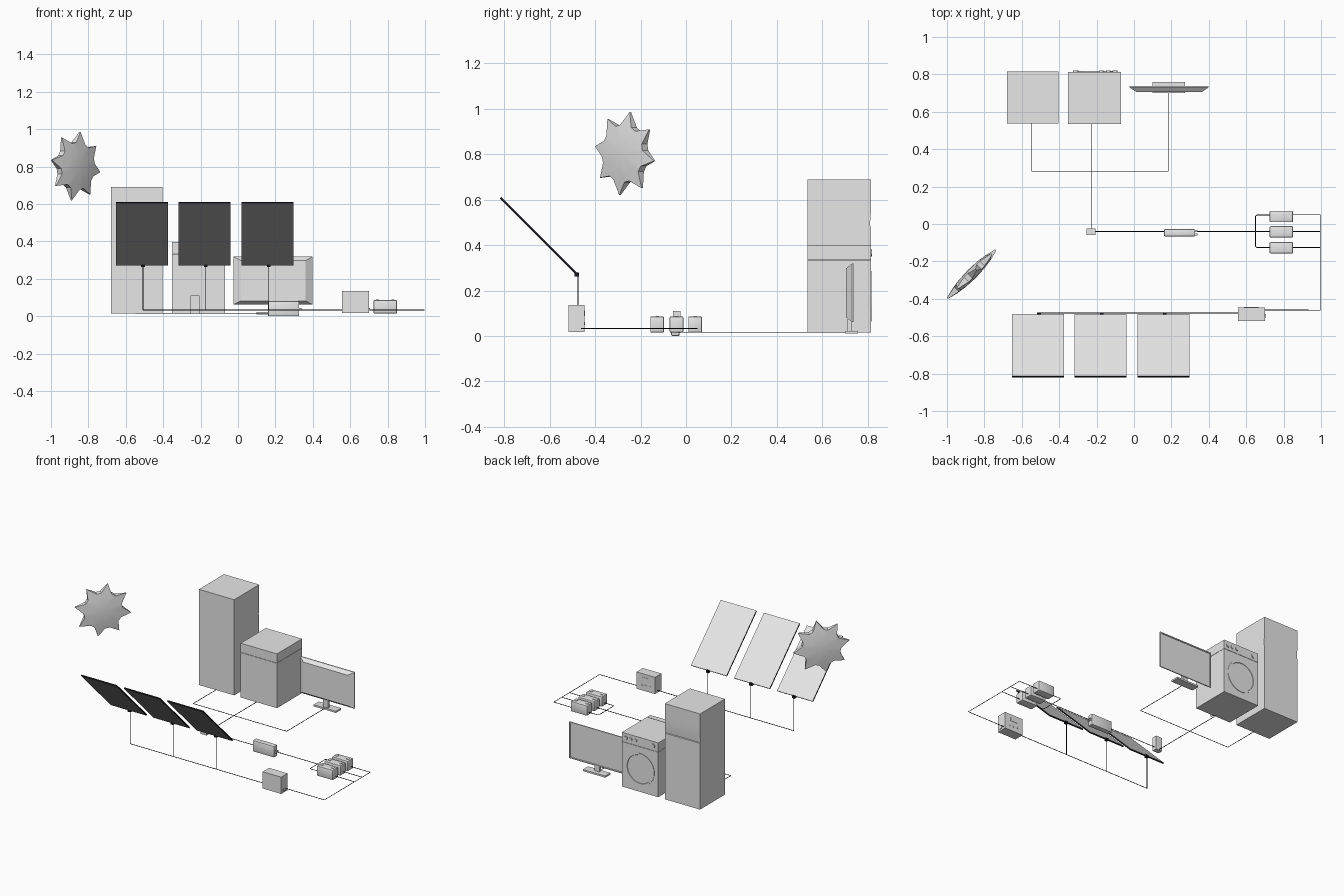
import bpy, bmesh, math
from mathutils import Vector, Matrix

if "Cube" in bpy.data.objects:
    bpy.data.objects.remove(bpy.data.objects["Cube"])


def material(name, col):
    m = bpy.data.materials.new(name)
    m.diffuse_color = (*col, 1)
    m.use_nodes = True
    m.node_tree.nodes["Principled BSDF"].inputs["Base Color"].default_value = m.diffuse_color
    return m


grey = material("light_grey", (0.8, 0.8, 0.8))
mid = material("dark_grey", (0.28, 0.28, 0.28))
dark = material("near_black", (0.008, 0.008, 0.014))


def finish(name, bm, smooth=False, mat=grey):
    bmesh.ops.recalc_face_normals(bm, faces=bm.faces)
    me = bpy.data.meshes.new(name)
    bm.to_mesh(me)
    bm.free()
    me.materials.append(mat)
    ob = bpy.data.objects.new(name, me)
    bpy.context.collection.objects.link(ob)
    if smooth:
        bpy.ops.object.select_all(action='DESELECT')
        ob.select_set(True)
        bpy.context.view_layer.objects.active = ob
        bpy.ops.object.shade_smooth_by_angle(angle=math.radians(30))
    return ob


def box(name, x, y, z, bevel=0, mat=grey):
    bm = bmesh.new()
    size = (x[1] - x[0], y[1] - y[0], z[1] - z[0])
    centre = ((x[0] + x[1]) / 2, (y[0] + y[1]) / 2, (z[0] + z[1]) / 2)
    bmesh.ops.create_cube(bm, size=1, matrix=Matrix.Translation(centre) @ Matrix.Diagonal((*size, 1)))
    if bevel:
        bmesh.ops.bevel(bm, geom=bm.edges[:], offset=bevel, segments=2, affect='EDGES', profile=0.5)
    return finish(name, bm, bevel > 0, mat)


def disc(name, x, z, r, y0, y1, segs=24, inset=0, depth=0):
    """Cylinder along y, optionally with a sunken face on the +y side."""
    bm = bmesh.new()
    m = Matrix.Translation((x, (y0 + y1) / 2, z)) @ Matrix.Rotation(math.pi / 2, 4, 'X')
    bmesh.ops.create_cone(bm, cap_ends=True, segments=segs, radius1=r, radius2=r, depth=y1 - y0, matrix=m)
    if inset:
        face = max(bm.faces, key=lambda f: f.calc_center_median().y)
        bmesh.ops.inset_individual(bm, faces=[face], thickness=inset)
        bmesh.ops.inset_individual(bm, faces=[face], thickness=0.002)
        for v in face.verts:
            v.co.y -= depth
    return finish(name, bm, True)


def wire(name, pts, r=0.002):
    cu = bpy.data.curves.new(name, 'CURVE')
    cu.dimensions = '3D'
    cu.bevel_depth = r
    cu.bevel_resolution = 1
    cu.use_fill_caps = True
    sp = cu.splines.new('POLY')
    sp.points.add(len(pts) - 1)
    for p, co in zip(sp.points, pts):
        p.co = (*co, 1)
    cu.materials.append(dark)
    ob = bpy.data.objects.new(name, cu)
    bpy.context.collection.objects.link(ob)
    bpy.ops.object.select_all(action='DESELECT')
    ob.select_set(True)
    bpy.context.view_layer.objects.active = ob
    bpy.ops.object.convert(target='MESH')


# Sun: eight-pointed domed star, standing upright and turned 45 degrees
def star():
    bm = bmesh.new()
    c = Vector((-0.868, -0.268, 0.803))
    u, w, n = Vector((1, 1, 0)).normalized(), Vector((0, 0, 1)), Vector((1, -1, 0)).normalized()
    sides, count = [], 24
    for s in (1, -1):
        hub = bm.verts.new(c + n * 0.03 * s)
        inner, outer = [], []
        for i in range(count):
            a = math.radians(-10 + 45 * (i // 3) + (0, 16, 29)[i % 3])
            d = u * math.cos(a) + w * math.sin(a)
            r, t = (0.186, 0.004) if i % 3 == 0 else (0.127, 0.018)
            inner.append(bm.verts.new(c + d * 0.075 + n * 0.026 * s))
            outer.append(bm.verts.new(c + d * r + n * t * s))
        for i in range(count):
            j = (i + 1) % count
            bm.faces.new((hub, inner[i], inner[j]))
            bm.faces.new((inner[i], outer[i], outer[j], inner[j]))
        sides.append(outer)
    for i in range(count):
        j = (i + 1) % count
        bm.faces.new((sides[0][i], sides[0][j], sides[1][j], sides[1][i]))
    finish("sun", bm, True)


star()

# Solar panels (black rim, light upper face, dark underside) with mounts and down leads
WZ = 0.033
for i, x in enumerate((-0.513, -0.178, 0.159)):
    p = box(f"solar_panel_{i}", (-0.139, 0.139), (-0.236, 0.236), (-0.0045, 0.0045), mat=dark)
    p.data.materials.append(grey)
    p.data.materials.append(mid)
    for f in p.data.polygons:
        f.material_index = 1 if f.normal.z > 0.5 else 2 if f.normal.z < -0.5 else 0
    p.matrix_world = Matrix.Translation((x, -0.65, 0.441)) @ Matrix.Rotation(-math.pi / 4, 4, 'X')
    xm = x + 0.005
    box(f"panel_mount_{i}", (xm - 0.01, xm + 0.01), (-0.49, -0.472), (0.262, 0.28), mat=dark)
    wire(f"panel_lead_{i}", [(xm, -0.476, 0.262), (xm, -0.476, WZ)])
wire("panel_main_wire", [(-0.508, -0.476, WZ), (0.56, -0.476, WZ)])

# Charge controller with display and buttons on the back
box("charge_controller", (0.555, 0.70), (-0.518, -0.447), (0.018, 0.136))
box("controller_display", (0.60, 0.655), (-0.45, -0.445), (0.088, 0.112))
for i in range(3):
    disc(f"controller_button_{i}", 0.595 + 0.032 * i, 0.055, 0.007, -0.45, -0.444, 12)
box("controller_terminal", (0.695, 0.705), (-0.5, -0.48), (0.03, 0.045))
wire("charge_wire", [(0.69, -0.46, WZ), (0.997, -0.46, WZ), (0.997, 0.05, WZ), (0.84, 0.05, WZ)])

# Batteries with terminals
for i, y in enumerate((0.04, -0.042, -0.127)):
    box(f"battery_{i}", (0.725, 0.85), (y - 0.03, y + 0.03), (0.015, 0.086), 0.005)
    for k, x in enumerate((0.745, 0.83)):
        box(f"battery_terminal_{i}_{k}", (x - 0.008, x + 0.008), (y - 0.008, y + 0.008), (0.083, 0.089))
for i, y in enumerate((-0.04, -0.125)):
    wire(f"battery_feed_{i}", [(0.84, y, WZ), (0.997, y, WZ)])
wire("battery_output_bracket", [(0.73, 0.048, WZ), (0.656, 0.048, WZ), (0.65, 0.042, WZ),
                                (0.65, -0.12, WZ), (0.656, -0.126, WZ), (0.73, -0.126, WZ)])
wire("battery_output_middle", [(0.73, -0.04, WZ), (0.33, -0.04, WZ)])

# Inverter and wall socket
box("inverter", (0.16, 0.327), (-0.066, -0.028), (0.0, 0.08), 0.006)
for i, y in enumerate((-0.056, -0.038)):
    box(f"inverter_terminal_{i}", (0.32, 0.339), (y - 0.005, y + 0.005), (0.03, 0.045))
wire("inverter_output", [(0.165, -0.04, WZ), (-0.21, -0.04, WZ)])
box("socket_box", (-0.253, -0.205), (-0.058, -0.024), (0.012, 0.11))

# Appliance wires
AZ = 0.016
wire("supply_wire", [(-0.229, -0.03, AZ), (-0.229, 0.55, AZ)])
wire("branch_wire", [(-0.547, 0.55, AZ), (-0.547, 0.282, AZ), (0.183, 0.282, AZ), (0.183, 0.71, AZ)])

# Fridge: side profile with a shallow grip under the upper door
bm = bmesh.new()
profile = [(0.536, 0.015), (0.815, 0.015), (0.815, 0.482), (0.809, 0.484), (0.811, 0.505),
           (0.813, 0.53), (0.8145, 0.56), (0.815, 0.6), (0.815, 0.69), (0.536, 0.69)]
face = bm.faces.new([bm.verts.new((-0.68, y, z)) for y, z in profile])
ext = bmesh.ops.extrude_face_region(bm, geom=[face])
bmesh.ops.translate(bm, vec=(0.275, 0, 0), verts=[v for v in ext["geom"] if isinstance(v, bmesh.types.BMVert)])
finish("fridge", bm, True)

# Washing machine
box("washer_body", (-0.353, -0.07), (0.534, 0.814), (0.015, 0.332))
box("washer_control_panel", (-0.353, -0.07), (0.534, 0.814), (0.334, 0.398))
disc("washer_door", -0.212, 0.175, 0.112, 0.80, 0.817, 40, 0.012, 0.004)
for i, x in enumerate((-0.175, -0.138, -0.101)):
    disc(f"washer_knob_{i}", x, 0.366, 0.013, 0.81, 0.82, 16)
disc("washer_switch", -0.312, 0.366, 0.015, 0.81, 0.82, 16)

# Television: tapered back, sunken screen, neck and foot
bm = bmesh.new()
rings = []
for y, x0, x1, z0, z1 in ((0.705, 0.015, 0.362, 0.082, 0.298), (0.73, -0.025, 0.398, 0.062, 0.318),
                          (0.737, -0.025, 0.398, 0.062, 0.318)):
    rings.append([bm.verts.new((x, y, z)) for x, z in ((x0, z0), (x1, z0), (x1, z1), (x0, z1))])
for a, b in zip(rings, rings[1:]):
    for i in range(4):
        j = (i + 1) % 4
        bm.faces.new((a[i], a[j], b[j], b[i]))
bm.faces.new(rings[0])
screen = bm.faces.new(rings[-1])
bmesh.ops.recalc_face_normals(bm, faces=bm.faces)
bmesh.ops.inset_individual(bm, faces=[screen], thickness=0.01)
bmesh.ops.inset_individual(bm, faces=[screen], thickness=0.002)
for v in screen.verts:
    v.co.y -= 0.004
finish("television", bm)
box("television_neck", (0.165, 0.205), (0.712, 0.73), (0.018, 0.075))
box("television_foot", (0.10, 0.274), (0.70, 0.758), (0.01, 0.022))
